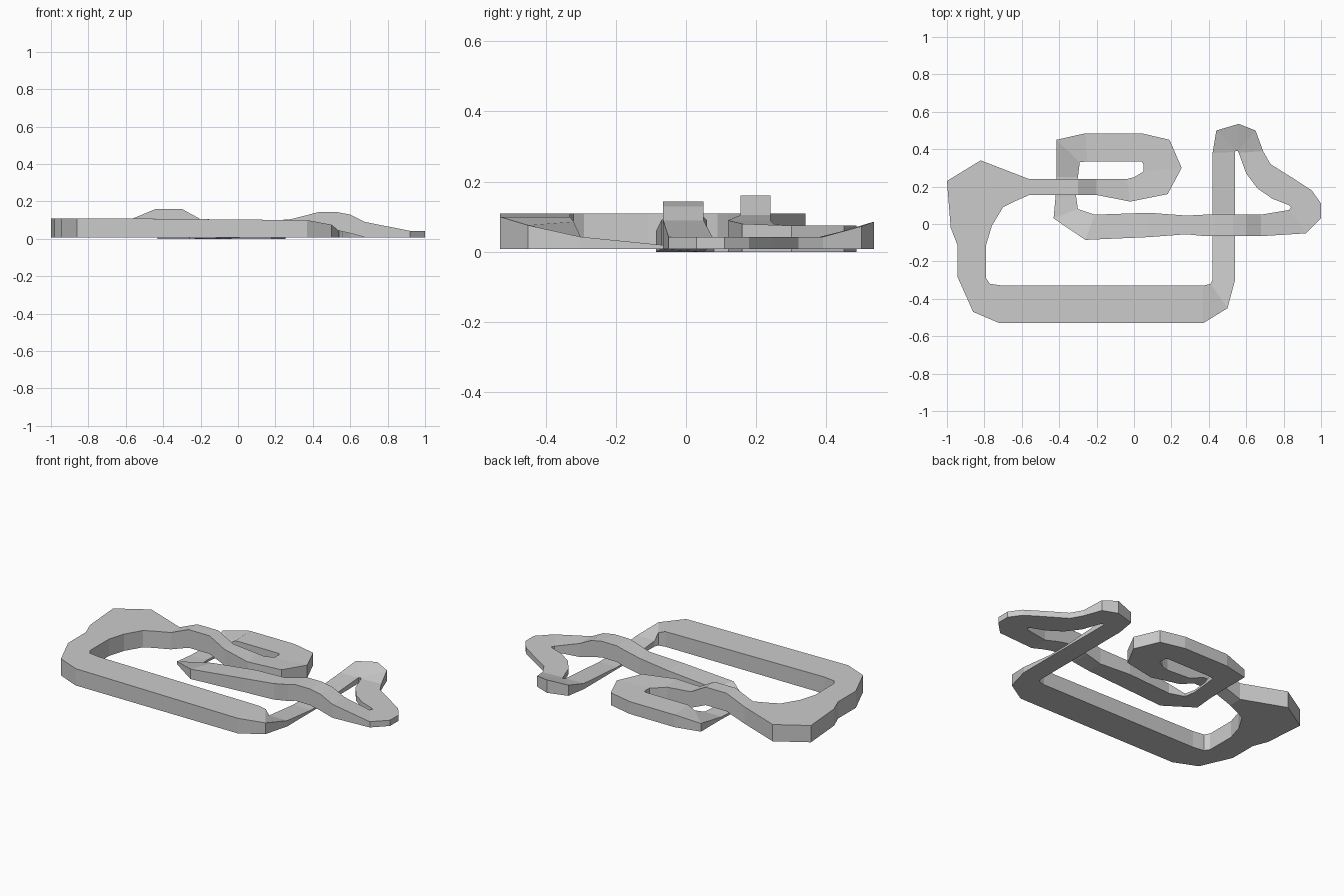
import bpy
import bmesh

if "Cube" in bpy.data.objects:
    bpy.data.objects.remove(bpy.data.objects["Cube"], do_unlink=True)

GROUND = 0.008

# Each station: left edge x, y, right edge x, y, top, underside, extra height of left edge
south_straight = [
    (-.70, -.33, -.72, -.53, .11, GROUND, 0),
    (.37, -.33, .37, -.53, .10, GROUND, 0),
    (.41, -.32, .50, -.45, .076, GROUND, .01),
    (.42, -.30, .54, -.30, .043, GROUND, 0),
    (.42, -.07, .54, -.07, .02, GROUND, 0),
    (.42, .06, .54, .06, .02, GROUND, 0),
]
banked_hairpin = [
    (.42, .38, .54, .385, .043, GROUND, 0),
    (.44, .50, .545, .39, .043, GROUND, .03),
    (.56, .535, .55, .39, .043, GROUND, .043),
    (.65, .50, .555, .39, .043, GROUND, .03),
    (.69, .39, .56, .38, .043, GROUND, 0),
]
east_bend = [
    (x, y, u, v, .043, GROUND, 0) for x, y, u, v in (
        (.73, .32, .60, .27), (.85, .245, .66, .19), (.95, .18, .74, .135),
        (1, .11, .83, .10), (1, .03, .84, .09), (.92, -.05, .83, .075))
]
long_bridge = [
    (x, -.065, x, .05, top, under, 0) for x, top, under in (
        (.68, .09, GROUND), (.60, .13, .03), (.53, .143, .045),
        (.43, .143, .045), (.38, .13, .03))
] + [
    (.28, -.055, .28, .045, .105, GROUND, 0),
    (.08, -.07, .08, .06, .09, GROUND, 0),
]
underpass = [
    (-.26, -.085, -.21, .05, .06, 0, 0),
    (-.43, .03, -.30, .08, .018, 0, 0),
    (-.42, .14, -.31, .15, .014, 0, 0),
    (-.415, .25, -.30, .25, .014, 0, 0),
    (-.415, .45, -.29, .33, .05, 0, 0),
]
inner_loop = [
    (x, y, u, v, top, 0, 0) for x, y, u, v, top in (
        (-.26, .485, -.25, .335, .075), (.04, .485, .04, .335, .075),
        (.19, .45, .05, .32, .075), (.255, .30, .05, .28, .075),
        (.18, .16, 0, .25, .08), (-.02, .12, -.04, .24, .09))
]
short_bridge = [
    (x, .155, x, .24, top, under, 0) for x, top, under in (
        (-.20, .105, GROUND), (-.30, .16, .05), (-.44, .16, .05), (-.56, .11, GROUND))
]
west_bend = [
    (x, y, u, v, .11, GROUND, 0) for x, y, u, v in (
        (-.64, .12, -.82, .34), (-.70, .09, -1, .23), (-.76, -.01, -.98, -.02),
        (-.79, -.11, -.945, -.11), (-.79, -.29, -.945, -.28), (-.77, -.32, -.86, -.47))
]


def make_material(name, colour):
    """Create a plain material with one flat colour."""
    material = bpy.data.materials.new(name)
    material.use_nodes = True
    material.diffuse_color = colour
    shader = material.node_tree.nodes["Principled BSDF"]
    shader.inputs["Base Color"].default_value = colour
    return material


def make_road(name, stations, material):
    """Sweep a box section through every station and close the circuit."""
    bm = bmesh.new()
    rings = []
    for lx, ly, rx, ry, top, under, bank in stations:
        corners = ((lx, ly, under), (rx, ry, under), (rx, ry, top), (lx, ly, top + bank))
        rings.append([bm.verts.new(corner) for corner in corners])
    for index, ring in enumerate(rings):
        following = rings[(index + 1) % len(rings)]
        for side in range(len(ring)):
            after = (side + 1) % len(ring)
            bm.faces.new((ring[side], ring[after], following[after], following[side]))
    bmesh.ops.recalc_face_normals(bm, faces=bm.faces)
    mesh = bpy.data.meshes.new(name)
    bm.to_mesh(mesh)
    bm.free()
    mesh.materials.append(material)
    road = bpy.data.objects.new(name, mesh)
    bpy.context.collection.objects.link(road)
    return road


# One continuous circuit made of the named stretches
grey = make_material("road_grey", (.6, .6, .6, 1))
circuit = (south_straight + banked_hairpin + east_bend + long_bridge
           + underpass + inner_loop + short_bridge + west_bend)
make_road("race_circuit", circuit, grey)
